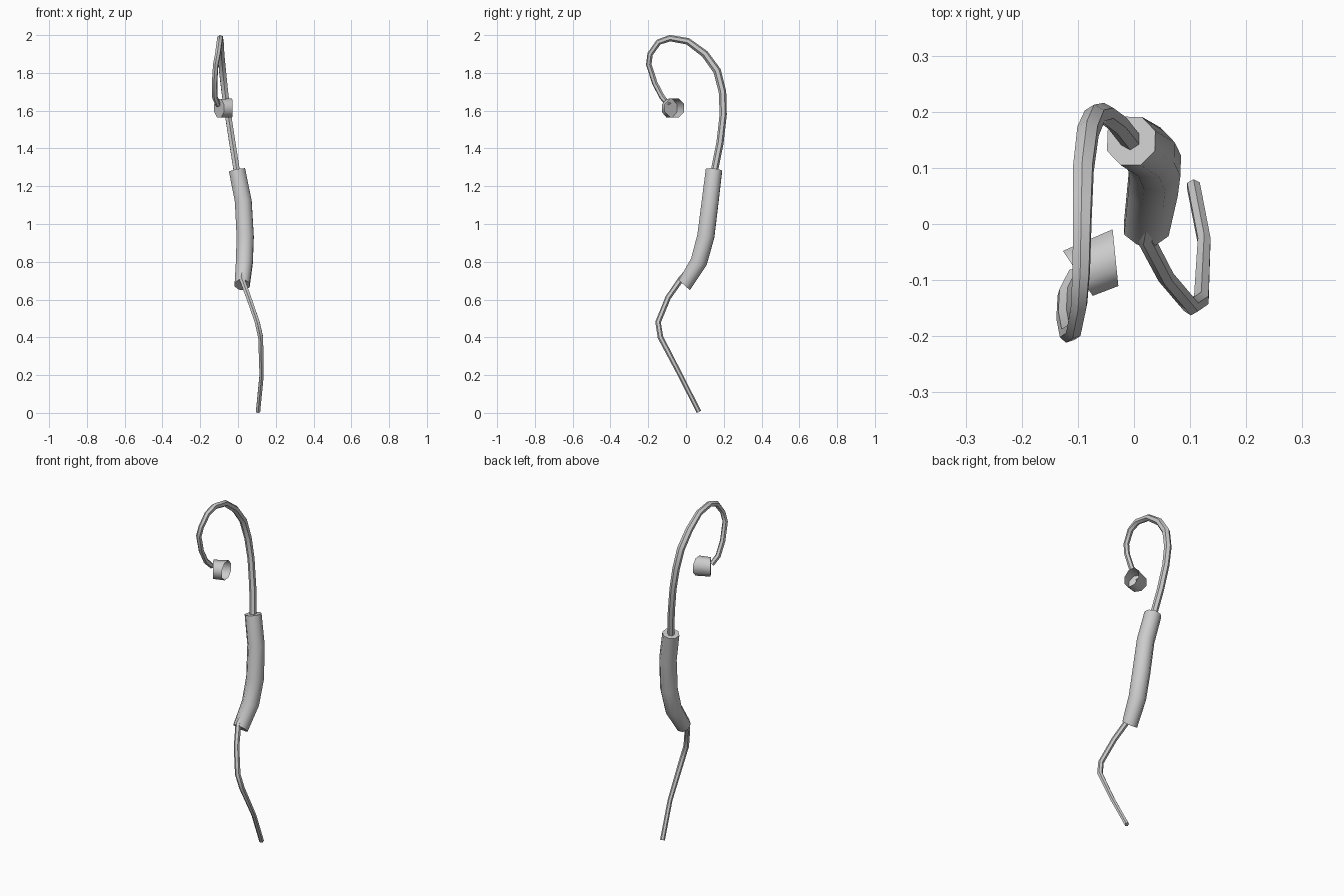
import bpy, bmesh, math
from mathutils import Vector

if "Cube" in bpy.data.objects:
    bpy.data.objects.remove(bpy.data.objects["Cube"])


def sweep(name, points, sides, start_dir=None, end_dir=None, cap_start=True, cap_end=True):
    """Tube through (x, y, z, radius) points with a twist-free frame."""
    pos = [Vector(p[:3]) for p in points]
    last = len(pos) - 1
    bm = bmesh.new()
    rings, side = [], Vector((1, 0, 0))
    for i, p in enumerate(points):
        a = (pos[i] - pos[i - 1]).normalized() if i else Vector()
        b = (pos[i + 1] - pos[i]).normalized() if i < last else Vector()
        t = (a + b).normalized()
        if i == 0 and start_dir:
            t = Vector(start_dir).normalized()
        if i == last and end_dir:
            t = Vector(end_dir).normalized()
        if i == 0 and abs(t.x) > 0.7:
            side = Vector((0, 0, 1))
        side = (side - t * side.dot(t)).normalized()
        other = t.cross(side)
        ring = []
        for k in range(sides):
            ang = math.tau * (k + 0.5) / sides
            ring.append(bm.verts.new(pos[i] + p[3] * (math.cos(ang) * side + math.sin(ang) * other)))
        rings.append(ring)
    for r0, r1 in zip(rings, rings[1:]):
        for k in range(sides):
            n = (k + 1) % sides
            bm.faces.new((r0[k], r0[n], r1[n], r1[k]))
    if cap_start:
        bm.faces.new(rings[0][::-1])
    if cap_end:
        bm.faces.new(rings[-1])
    mesh = bpy.data.meshes.new(name)
    bm.to_mesh(mesh)
    bm.free()
    obj = bpy.data.objects.new(name, mesh)
    bpy.context.collection.objects.link(obj)
    bpy.context.view_layer.objects.active = obj
    obj.select_set(True)
    bpy.ops.object.shade_smooth_by_angle(angle=math.radians(50))
    obj.select_set(False)
    return obj


# Lower lead, running from the floor up into the body
sweep("lower_cable", [
    (0.106, 0.068, 0.006, 0.013), (0.125, -0.03, 0.20, 0.013),
    (0.12, -0.135, 0.40, 0.015), (0.102, -0.148, 0.48, 0.015),
    (0.057, -0.095, 0.61, 0.015), (0.02, -0.025, 0.71, 0.016),
    (0.028, 0.02, 0.76, 0.016)], 6)

# Thick curved body
sweep("body", [
    (0.022, -0.008, 0.678, 0.043), (0.034, 0.068, 0.80, 0.048),
    (0.038, 0.105, 0.935, 0.049), (0.028, 0.128, 1.12, 0.048),
    (-0.005, 0.148, 1.285, 0.047)], 8, start_dir=(0.05, 0.65, 0.72))

# Hooked ear cable, thinning toward the earpiece
sweep("ear_hook", [
    (0.0, 0.142, 1.24, 0.019), (-0.03, 0.18, 1.43, 0.019),
    (-0.053, 0.197, 1.58, 0.019), (-0.07, 0.193, 1.70, 0.020),
    (-0.082, 0.165, 1.81, 0.021), (-0.09, 0.10, 1.90, 0.020),
    (-0.092, 0.01, 1.967, 0.018), (-0.094, -0.085, 1.984, 0.017),
    (-0.098, -0.145, 1.963, 0.016), (-0.107, -0.19, 1.90, 0.015),
    (-0.118, -0.197, 1.845, 0.015), (-0.124, -0.165, 1.745, 0.015),
    (-0.122, -0.125, 1.67, 0.015), (-0.105, -0.09, 1.63, 0.014)], 6)

# Earpiece: bent tube, open toward the ear
sweep("earpiece", [
    (-0.10, -0.088, 1.613, 0.052), (-0.033, -0.06, 1.614, 0.055)],
    8, start_dir=(0.83, 0.55, 0), end_dir=(0.99, 0.1, 0), cap_end=False)
